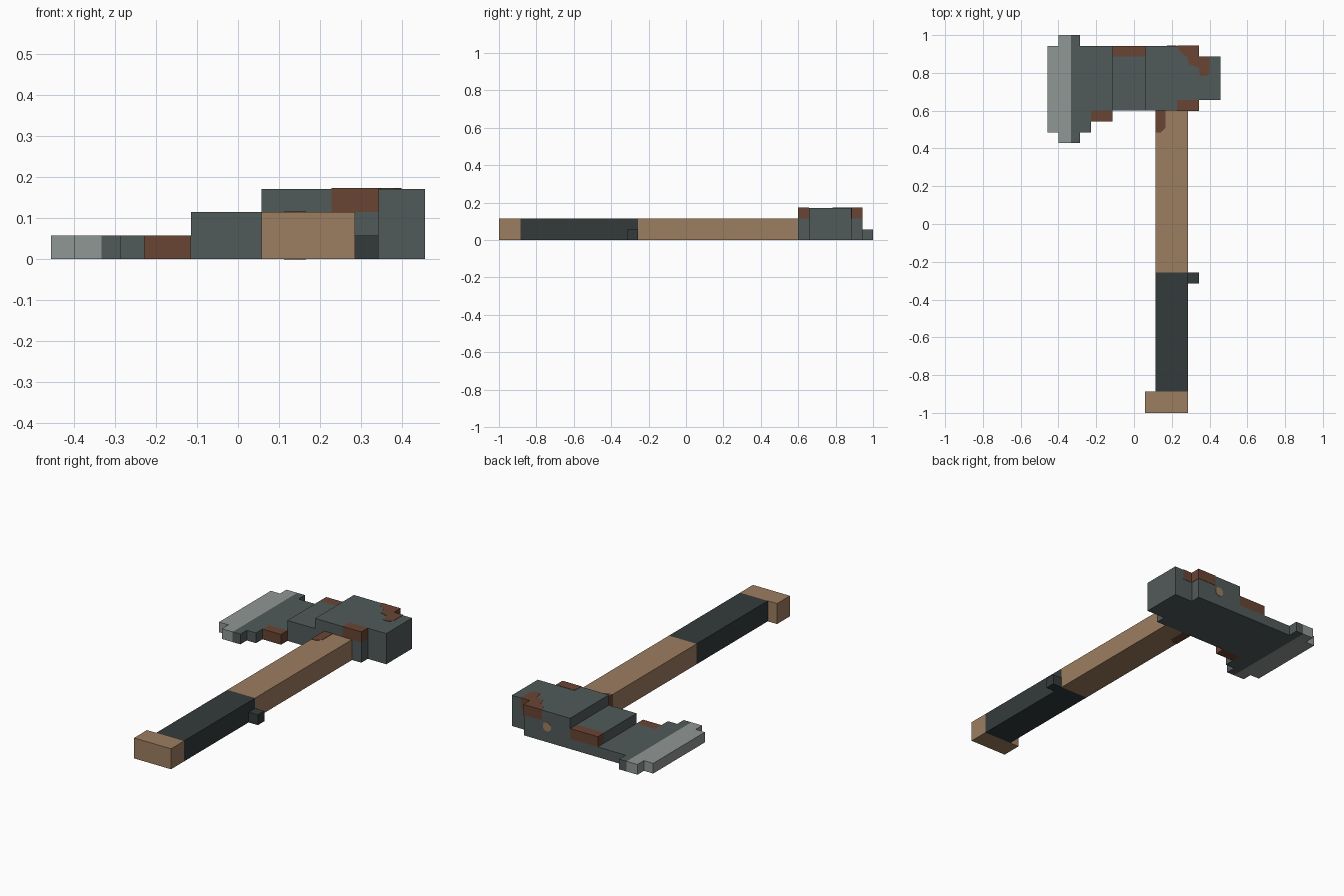
import bpy
import bmesh
import math

cube = bpy.data.objects.get("Cube")
if cube:
    bpy.data.objects.remove(cube, do_unlink=True)

U = 2 / 35   # one grid step; all sizes below are in steps
E = 0.03     # how far painted patches stand proud


def material(name, rgb):
    m = bpy.data.materials.new(name)
    m.use_nodes = True
    m.diffuse_color = (*rgb, 1)
    bsdf = next(n for n in m.node_tree.nodes if n.type == 'BSDF_PRINCIPLED')
    bsdf.inputs["Base Color"].default_value = (*rgb, 1)
    bsdf.inputs["Roughness"].default_value = 0.8
    return m


STEEL = material("dark steel", (0.083, 0.104, 0.101))
EDGE = material("bright edge steel", (0.28, 0.31, 0.297))
WOOD = material("wood", (0.335, 0.206, 0.118))
WRAP = material("grip wrap", (0.034, 0.043, 0.043))
RUST = material("rust", (0.139, 0.059, 0.034))


def prism(name, outline, z0, z1, mat):
    """Extrude a flat outline upward from z0 to z1."""
    bm = bmesh.new()
    base = bm.faces.new([bm.verts.new((x * U, y * U, z0 * U)) for x, y in outline])
    top = bmesh.ops.extrude_face_region(bm, geom=[base])["geom"]
    verts = [v for v in top if isinstance(v, bmesh.types.BMVert)]
    bmesh.ops.translate(bm, verts=verts, vec=(0, 0, (z1 - z0) * U))
    bmesh.ops.recalc_face_normals(bm, faces=bm.faces)
    mesh = bpy.data.meshes.new(name)
    bm.to_mesh(mesh)
    bm.free()
    mesh.materials.append(mat)
    obj = bpy.data.objects.new(name, mesh)
    bpy.context.collection.objects.link(obj)
    return obj


def box(name, x, y, z, mat):
    (x0, x1), (y0, y1) = x, y
    return prism(name, [(x0, y0), (x1, y0), (x1, y1), (x0, y1)], *z, mat)


# Handle
box("pommel", (1, 5), (-17.5, -15.5), (0, 2), WOOD)
box("grip", (2, 5), (-15.5, -4.5), (0, 2), WRAP)
box("grip_knot", (5, 6), (-5.5, -4.5), (0, 1), WRAP)
box("shaft", (2, 5), (-4.5, 10.5), (0, 2), WOOD)

# Head
box("head_block", (1, 6), (10.5, 16.5), (0, 3), STEEL)
box("poll", (6, 8), (11.5, 15.5), (0, 3), STEEL)
box("cheek_lower", (-2, 1), (10.5, 16.5), (0, 1), STEEL)
box("cheek_upper", (-2, 1), (10.5, 15.5), (1, 2), STEEL)
box("cheek_rust", (-2, 1), (15.5, 16.5), (1, 2), RUST)

# Blade, widening in steps toward the cutting edge
box("blade_root", (-4, -2), (10.5, 16.5), (0, 1), STEEL)
box("blade_root_rust", (-4, -2), (9.5, 10.5), (0, 1), RUST)
box("blade_middle", (-5, -4), (8.5, 16.5), (0, 1), STEEL)
box("blade_flare", (-5.83, -5), (7.5, 17.5), (0, 1), STEEL)
prism("cutting_edge", [(-8, 8.5), (-7, 8.5), (-7, 7.5), (-5.83, 7.5),
                       (-5.83, 17.5), (-7, 17.5), (-7, 16.5), (-8, 16.5)], 0, 1, EDGE)

# Thin rust patches over the head and shaft
box("head_front_rust", (4, 6 + E), (10.5 - E, 11.5), (2, 3 + E), RUST)
prism("head_back_rust", [(4, 16.5 + E), (4.3, 15.9), (4.9, 15.5), (5.1, 14.8), (6, 14.5),
                         (6.1, 13.7), (6.7, 13.7), (7, 14), (7, 15.5 + E),
                         (6 + E, 15.5 + E), (6 + E, 16.5 + E)], 2, 3 + E, RUST)
prism("shaft_rust", [(2 - E, 8.5), (2.5, 8.5), (2.9, 8.9), (2.9, 10.5), (2 - E, 10.5)],
      -E / 2, 2 + E, RUST)

# Wooden peg end showing at the back of the head
bpy.ops.mesh.primitive_cylinder_add(vertices=8, radius=0.47 * U, depth=2 * E * U,
                                    location=(3.5 * U, 16.5 * U, 1.5 * U),
                                    rotation=(math.pi / 2, math.pi / 8, 0))
peg = bpy.context.object
peg.name = "shaft_peg"
peg.data.materials.append(WOOD)
